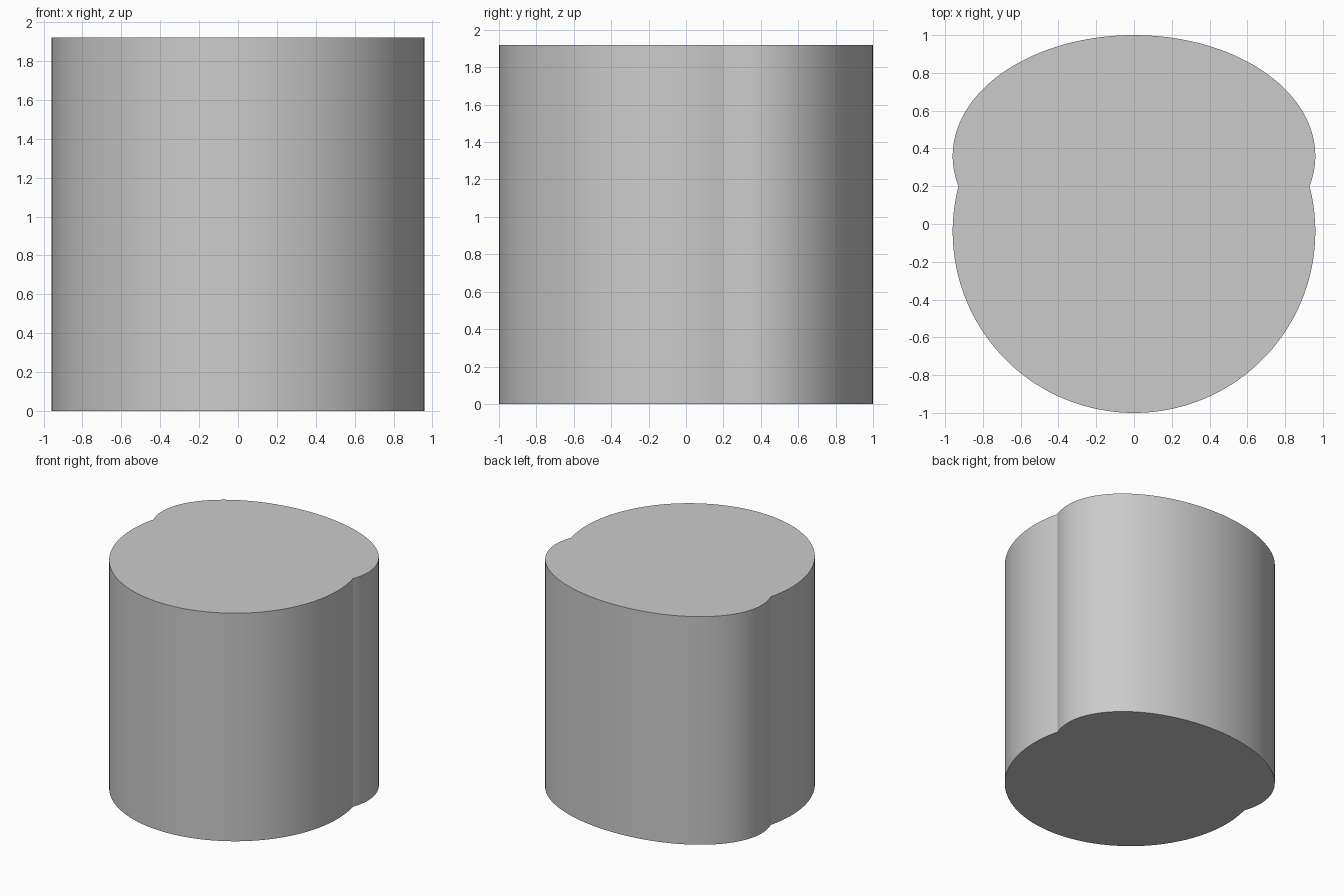
import bpy, bmesh
from math import asin, cos, sin, pi, radians

if "Cube" in bpy.data.objects:
    bpy.data.objects.remove(bpy.data.objects["Cube"])

HEIGHT = 1.92
RADIUS = 0.96
STEPS = 96


def arc(center_y, rx, ry, start, end):
    """Points along an elliptical arc, without the last one."""
    return [(rx * cos(t), center_y + ry * sin(t), 0)
            for t in (start + (end - start) * i / STEPS for i in range(STEPS))]


# Outline: round front lobe and flatter rear lobe, meeting in two side notches
a = asin(0.25)
outline = (arc(-0.04, RADIUS, RADIUS, -pi - a, a)
           + arc(0.36, RADIUS, 0.64, -a, pi + a))

# Solid body raised from the outline
bm = bmesh.new()
base = bm.faces.new([bm.verts.new(p) for p in outline])
raised = bmesh.ops.extrude_face_region(bm, geom=[base], use_keep_orig=True)
top = [v for v in raised["geom"] if isinstance(v, bmesh.types.BMVert)]
bmesh.ops.translate(bm, verts=top, vec=(0, 0, HEIGHT))
bmesh.ops.recalc_face_normals(bm, faces=bm.faces)

mesh = bpy.data.meshes.new("double_lobed_cylinder")
bm.to_mesh(mesh)
bm.free()
body = bpy.data.objects.new("double_lobed_cylinder", mesh)
bpy.context.collection.objects.link(body)

# Smooth wall with sharp rims and notches
bpy.context.view_layer.objects.active = body
body.select_set(True)
bpy.ops.object.shade_smooth_by_angle(angle=radians(30))
